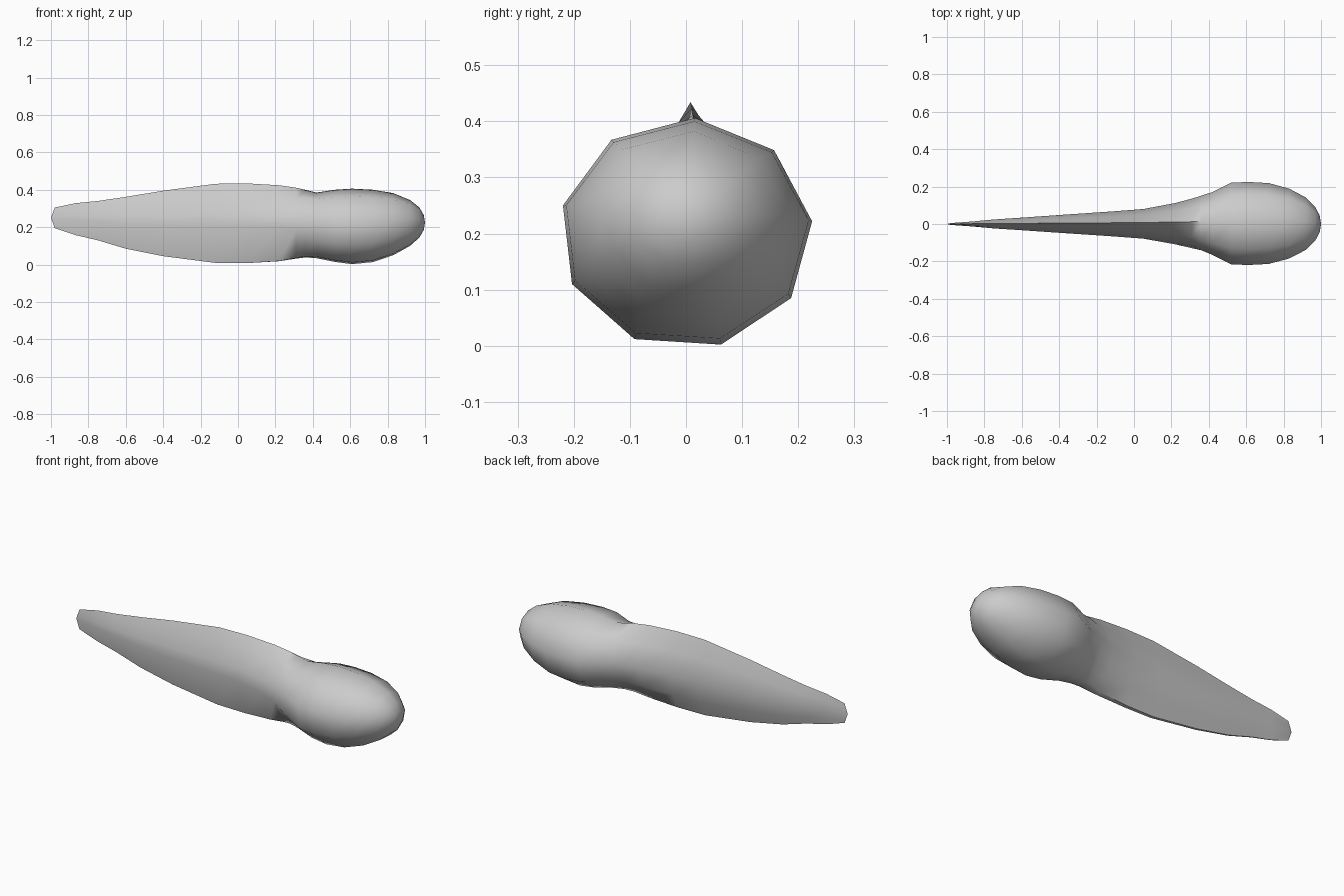
import bpy, bmesh, math

if "Cube" in bpy.data.objects:
    bpy.data.objects.remove(bpy.data.objects["Cube"])

skin = bpy.data.materials.new("grey skin")
skin.diffuse_color = (0.6, 0.6, 0.6, 1)
skin.use_nodes = True
skin.node_tree.nodes["Principled BSDF"].inputs["Base Color"].default_value = skin.diffuse_color

# Unit cross-sections: nine-sided round body, thin lens-shaped tail
SIDES = 9
body_ring = [(math.cos(math.radians(86 - 40 * k)), math.sin(math.radians(86 - 40 * k)))
             for k in range(SIDES)]
tail_ring = [(.1, 1), (.6, .55), (1, 0), (.55, -.6), (.05, -1),
             (-.2, -1), (-.98, -.05), (-.8, .25), (-.45, .65)]

# Stations along the length: x, top, bottom, half width, roundness
stations = [
    (-.98, .305, .195, .005, 0), (-.87, .328, .158, .013, 0),
    (-.75, .340, .130, .024, 0), (-.60, .362, .085, .034, 0),
    (-.40, .395, .045, .048, 0), (-.12, .432, .009, .067, 0),
    (.05, .434, .008, .080, 0), (.22, .424, .018, .112, .1),
    (.31, .411, .032, .136, .35), (.36, .400, .038, .152, .7),
    (.42, .385, .034, .172, .95),
    (.52, .400, .014, .222, 1), (.61, .406, .002, .226, 1),
    (.72, .400, .013, .220, 1), (.83, .382, .050, .190, 1),
    (.92, .345, .100, .142, 1), (.97, .305, .145, .090, 1),
    (.993, .265, .185, .045, 1)]


def section(bm, x, top, bottom, width, roundness):
    pts = [tuple(a + (b - a) * roundness for a, b in zip(t, r))
           for t, r in zip(tail_ring, body_ring)]
    low, high = min(p[1] for p in pts), max(p[1] for p in pts)
    return [bm.verts.new((x, y * width, bottom + (z - low) / (high - low) * (top - bottom)))
            for y, z in pts]


# Body and tail as one continuous skin
bm = bmesh.new()
rings = [section(bm, *s) for s in stations]
for a, b in zip(rings, rings[1:]):
    for k in range(SIDES):
        n = (k + 1) % SIDES
        bm.faces.new((a[k], a[n], b[n], b[k]))

# Tail tip and snout
for ring, tip in ((rings[0], (-1, 0, .25)), (rings[-1], (1, 0, .225))):
    point = bm.verts.new(tip)
    for k in range(SIDES):
        bm.faces.new((ring[k], ring[(k + 1) % SIDES], point))

bmesh.ops.recalc_face_normals(bm, faces=bm.faces)
mesh = bpy.data.meshes.new("body_and_tail")
bm.to_mesh(mesh)
bm.free()
mesh.materials.append(skin)
body = bpy.data.objects.new("body_and_tail", mesh)
bpy.context.collection.objects.link(body)

# Smooth skin with a sharp crest along the fin
bpy.context.view_layer.objects.active = body
body.select_set(True)
bpy.ops.object.shade_smooth_by_angle(angle=math.radians(60))
